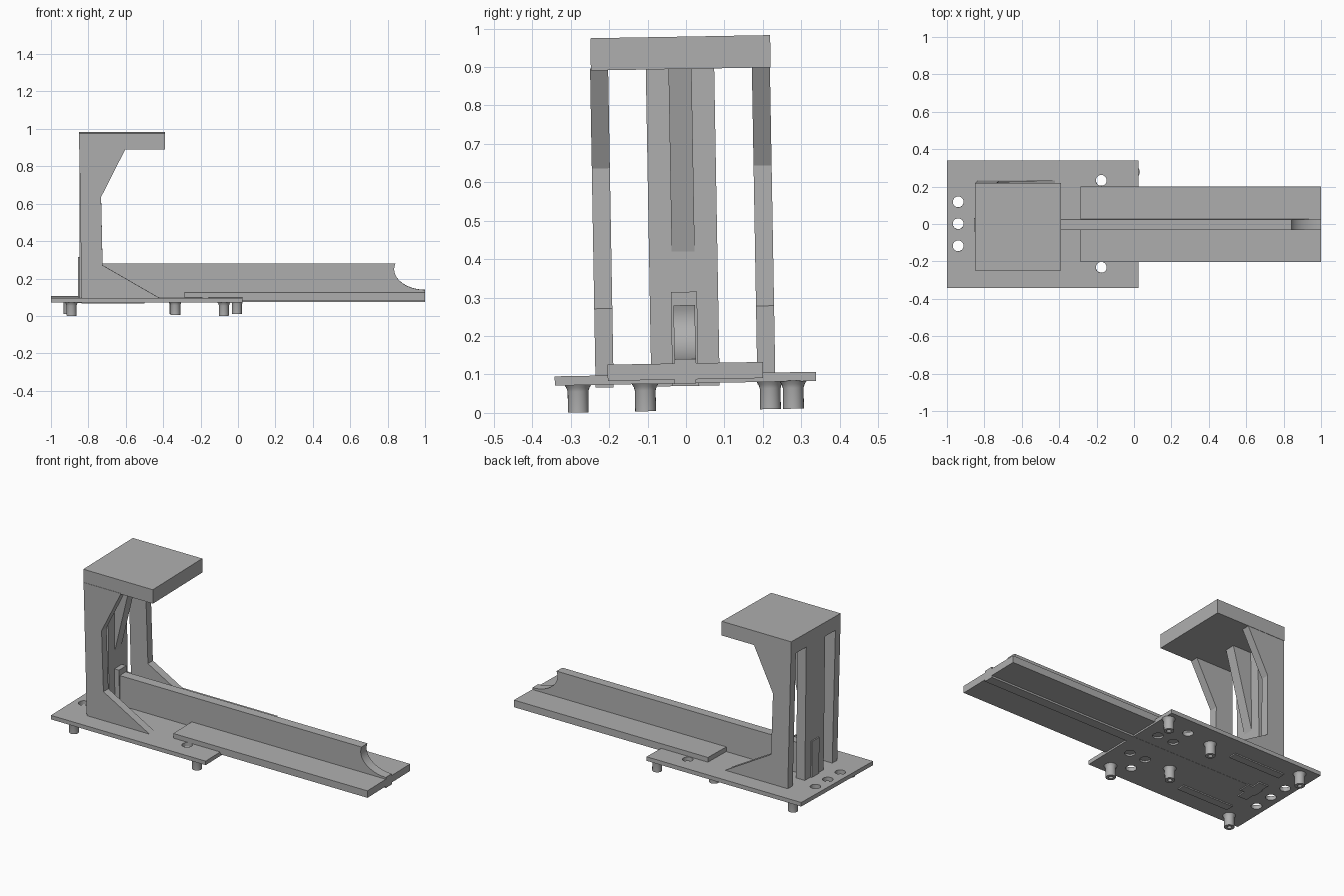
import bpy, bmesh, math
from mathutils import Vector

if "Cube" in bpy.data.objects:
    bpy.data.objects.remove(bpy.data.objects["Cube"], do_unlink=True)

TILT = math.radians(1.0)  # the whole stand leans slightly sideways

grey = bpy.data.materials.new("plain_grey")
grey.use_nodes = True
grey.diffuse_color = (0.43, 0.43, 0.43, 1)
grey.node_tree.nodes["Principled BSDF"].inputs["Base Color"].default_value = (0.43, 0.43, 0.43, 1)


def finish(name, bm):
    bmesh.ops.recalc_face_normals(bm, faces=bm.faces)
    mesh = bpy.data.meshes.new(name)
    bm.to_mesh(mesh)
    bm.free()
    mesh.materials.append(grey)
    obj = bpy.data.objects.new(name, mesh)
    obj.rotation_euler.x = TILT
    bpy.context.collection.objects.link(obj)
    return obj


def slab(name, profile, y0, y1):
    """Extrude an x-z outline from y0 to y1."""
    bm = bmesh.new()
    face = bm.faces.new([bm.verts.new((x, y0, z)) for x, z in profile])
    new = bmesh.ops.extrude_face_region(bm, geom=[face])["geom"]
    bmesh.ops.translate(bm, vec=(0, y1 - y0, 0),
                        verts=[v for v in new if isinstance(v, bmesh.types.BMVert)])
    return finish(name, bm)


def box(name, x, y, z):
    return slab(name, [(x[0], z[0]), (x[1], z[0]), (x[1], z[1]), (x[0], z[1])], *y)


def lathe(name, profile, x, y):
    """Spin a closed r-z outline around a vertical axis."""
    bm = bmesh.new()
    verts = [bm.verts.new((x + r, y, z)) for r, z in profile]
    edges = [bm.edges.new((a, b)) for a, b in zip(verts, verts[1:] + verts[:1])]
    bmesh.ops.spin(bm, geom=verts + edges, cent=(x, y, 0), axis=(0, 0, 1),
                   angle=math.tau, steps=24, use_merge=True)
    bmesh.ops.remove_doubles(bm, verts=bm.verts, dist=1e-5)
    return finish(name, bm)


def smooth(obj):
    bpy.ops.object.select_all(action="DESELECT")
    obj.select_set(True)
    bpy.context.view_layer.objects.active = obj
    bpy.ops.object.shade_smooth_by_angle(angle=math.radians(35))


# Base plate with drilled holes
base = box("base_plate", (-1, 0.025), (-0.34, 0.34), (0.077, 0.101))
holes = [(-0.94, y) for y in (-0.115, 0.003, 0.12)]
holes += [(-0.175, y) for y in (-0.23, -0.115, 0.115, 0.235)]
holes += [(-0.07, y) for y in (-0.115, 0.115)]
bm = bmesh.new()
for x, y in holes:
    made = bmesh.ops.create_cone(bm, cap_ends=True, segments=24, radius1=0.029,
                                 radius2=0.029, depth=0.2)
    bmesh.ops.translate(bm, verts=made["verts"], vec=Vector((x, y, 0.09)))
cutter = finish("hole_cutter", bm)
cutter.hide_render = True
mod = base.modifiers.new("holes", "BOOLEAN")
mod.object = cutter
mod.operation = "DIFFERENCE"
mod.solver = "EXACT"
bpy.context.view_layer.objects.active = base
bpy.ops.object.modifier_apply(modifier=mod.name)
bpy.data.objects.remove(cutter, do_unlink=True)

# Hollow feet with a flared root
foot = [(0.012, 0.006), (0.027, 0.006), (0.027, 0.06), (0.030, 0.070),
        (0.036, 0.079), (0.012, 0.079)]
spots = [(-0.005, 0.28), (-0.075, -0.28), (-0.34, 0.22),
         (-0.335, -0.105), (-0.905, 0.28), (-0.89, -0.28)]
for i, (x, y) in enumerate(spots):
    smooth(lathe(f"foot_{i + 1}", foot, x, y))

# Side columns, braced at top and bottom
column = [(-0.836, 0.07), (-0.5, 0.07), (-0.5, 0.1), (-0.42, 0.1), (-0.724, 0.275),
          (-0.732, 0.64), (-0.6, 0.9), (-0.848, 0.9)]
for side, s in (("left", 1), ("right", -1)):
    slab(f"{side}_column", column, s * 0.187, s * 0.234)

# Central post with a narrow tapered rib on its front
box("rear_post", (-0.848, -0.79), (-0.089, 0.089), (0.07, 0.9))
slab("post_rib", [(-0.795, 0.42), (-0.79, 0.42), (-0.67, 0.9), (-0.795, 0.9)], -0.03, 0.03)

# Top platform
box("top_platform", (-0.85, -0.39), (-0.232, 0.236), (0.895, 0.979))

# Long rail: upright fin with a scooped end, and two flat wings
scoop = []
for i in range(17):
    a = math.radians(270 - i * 106 / 16)
    scoop.append((1 + 0.165 * math.cos(a), 0.25 + 0.11 * math.sin(a)))
fin = [(-0.85, 0.076), (1, 0.076)] + scoop + [(-0.85, 0.28)]
smooth(slab("rail_fin", fin, -0.028, 0.028))
box("fin_end_block", (-0.856, -0.76), (-0.034, 0.034), (0.07, 0.315))
for side, s in (("left", 1), ("right", -1)):
    box(f"{side}_rail_wing", (-0.285, 1), (s * 0.026, s * 0.202), (0.087, 0.129))
